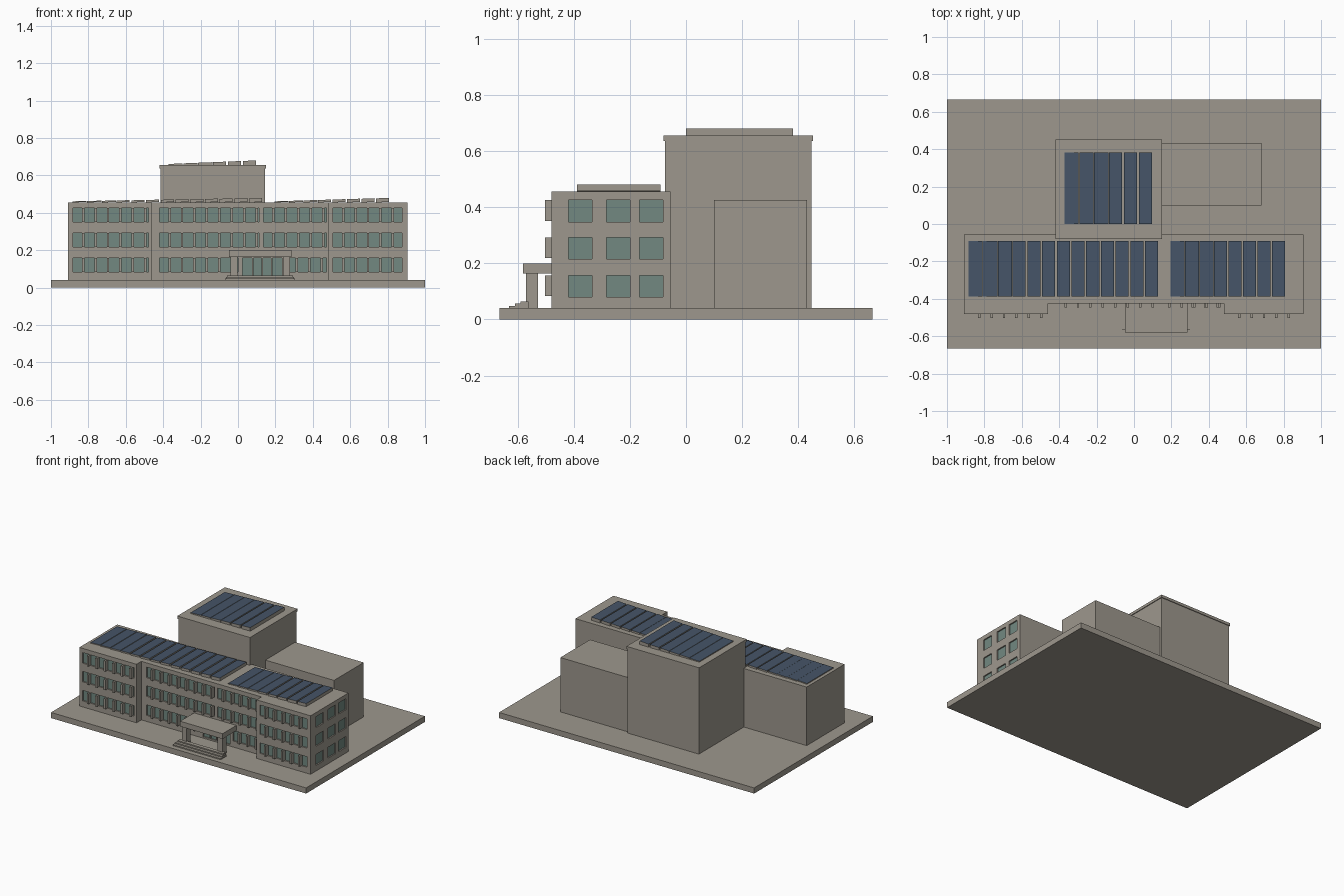
import bpy, bmesh
from mathutils import Vector

if "Cube" in bpy.data.objects:
    bpy.data.objects.remove(bpy.data.objects["Cube"])


def material(name, rgb):
    m = bpy.data.materials.new(name)
    m.diffuse_color = (*rgb, 1)
    m.use_nodes = True
    m.node_tree.nodes["Principled BSDF"].inputs["Base Color"].default_value = m.diffuse_color
    return m


STONE = material("warm_grey_stone", (0.34, 0.312, 0.267))
GLASS = material("green_glass", (0.168, 0.25, 0.22))
SOLAR = material("solar_blue", (0.060, 0.090, 0.138))


def finish(name, bm, *mats):
    bmesh.ops.recalc_face_normals(bm, faces=bm.faces)
    me = bpy.data.meshes.new(name)
    bm.to_mesh(me)
    bm.free()
    for m in mats:
        me.materials.append(m)
    ob = bpy.data.objects.new(name, me)
    bpy.context.collection.objects.link(ob)
    return ob


def add_box(bm, x0, x1, y0, y1, z0, z1):
    vs = bmesh.ops.create_cube(bm, size=1)["verts"]
    for v in vs:
        v.co = Vector((x1 if v.co.x > 0 else x0,
                       y1 if v.co.y > 0 else y0,
                       z1 if v.co.z > 0 else z0))
    return vs


def boxes(name, mat, *dims):
    bm = bmesh.new()
    for d in dims:
        add_box(bm, *d)
    return finish(name, bm, mat)


GROUND, ROOF = 0.04, 0.455
WING_Y, MID_Y, SIDE_X = -0.48, -0.425, 0.905
RECESS, FIN_OUT = 0.012, 0.022

# Ground slab, tower with roof cap, rear annex
boxes("ground_slab", STONE, (-1, 1, -0.665, 0.665, 0, GROUND))
boxes("tower", STONE, (-0.415, 0.145, -0.075, 0.448, GROUND, 0.636))
boxes("tower_roof_cap", STONE, (-0.42, 0.15, -0.08, 0.453, 0.636, 0.655))
boxes("rear_annex", STONE, (0.145, 0.683, 0.1, 0.432, GROUND, 0.425))

# Main block: footprint with two projecting wings, extruded upward
outline = [(-0.908, -0.055), (-0.908, WING_Y), (-0.46, WING_Y), (-0.46, MID_Y),
           (0.482, MID_Y), (0.482, WING_Y), (SIDE_X, WING_Y), (SIDE_X, -0.055)]
bm = bmesh.new()
base = bm.faces.new([bm.verts.new((x, y, GROUND)) for x, y in outline])
ext = bmesh.ops.extrude_face_region(bm, geom=[base])
for v in ext["geom"]:
    if isinstance(v, bmesh.types.BMVert):
        v.co.z = ROOF
main = finish("main_block", bm, STONE)

# Window bands: recess cutters, glass panes and projecting fins
rows = [(0.083, 0.157), (0.218, 0.292), (0.35, 0.425)]
cuts, panes, fins = [], [], []


def band(x0, x1, y, z0, z1, with_fins=True):
    cuts.append((x0, x1, y - 0.05, y + RECESS, z0, z1))
    panes.append((x0, x1, y + RECESS - 0.003, y + RECESS + 0.002, z0, z1))
    x = x0 + 0.0475
    while with_fins and x + 0.012 < x1 + 0.002:
        fins.append((x, x + 0.013, y - FIN_OUT, y + RECESS, z0, z1))
        x += 0.0665


for i, (z0, z1) in enumerate(rows):
    band(-0.882, -0.478, WING_Y, z0, z1)
    band(0.508, 0.877, WING_Y, z0, z1)
    middle = [(-0.42, 0.0), (0.26, 0.474)] if i == 0 else [(-0.42, 0.112), (0.135, 0.474)]
    for x0, x1 in middle:
        band(x0, x1, MID_Y, z0, z1)
    # Side windows on the right end wall
    for y0, y1 in [(-0.418, -0.335), (-0.283, -0.2), (-0.165, -0.082)]:
        cuts.append((SIDE_X - RECESS, SIDE_X + 0.05, y0, y1, z0 - 0.003, z1))
        panes.append((SIDE_X - RECESS - 0.002, SIDE_X - RECESS + 0.003, y0, y1, z0 - 0.003, z1))
# Entrance glazing
band(0.025, 0.235, MID_Y, 0.05, 0.157, False)
fins += [(x, x + 0.008, MID_Y, MID_Y + RECESS, 0.05, 0.157) for x in (0.075, 0.126, 0.177)]

cutter = boxes("window_cutter", STONE, *cuts)
cutter.hide_render = True
mod = main.modifiers.new("window_recesses", "BOOLEAN")
mod.operation, mod.solver, mod.object = "DIFFERENCE", "EXACT", cutter
bpy.context.view_layer.objects.active = main
bpy.ops.object.modifier_apply(modifier=mod.name)
bpy.data.objects.remove(cutter)

boxes("window_glass", GLASS, *panes)
boxes("window_fins", STONE, *fins)

# Entrance canopy, pillars and steps
boxes("entrance_canopy", STONE, (-0.048, 0.285, -0.58, MID_Y, 0.163, 0.2))
boxes("canopy_pillars", STONE, *[(x, x + 0.037, -0.57, -0.527, GROUND, 0.163) for x in (-0.04, 0.24)])
boxes("entrance_steps", STONE,
      *[(-0.07 + 0.005 * i, 0.305 - 0.005 * i, -0.63 + 0.02 * i, -0.562,
         GROUND + 0.008 * i, GROUND + 0.008 * (i + 1)) for i in range(3)])


# Solar arrays: a row of panels that steps up gently toward the right
def solar_array(name, x0, x1, y0, y1, z, count, tight):
    pitch = (x1 - x0) / count
    bm = bmesh.new()
    for i in range(count):
        gap = 0.003 if i < tight else 0.009
        left = x0 + i * pitch
        top = z + 0.006 + 0.016 * i / (count - 1)
        vs = add_box(bm, left, left + pitch - gap, y0, y1, z, top)
        for v in vs:
            if v.co.z > z and v.co.x > left + pitch / 2:
                v.co.z += 0.003
    bm.normal_update()
    for f in bm.faces:
        f.material_index = 1 if f.normal.z > 0.5 else 0
    finish(name, bm, STONE, SOLAR)


solar_array("solar_array_left", -0.885, 0.138, -0.388, -0.09, ROOF, 13, 3)
solar_array("solar_array_right", 0.195, 0.815, -0.388, -0.09, ROOF, 8, 3)
solar_array("solar_array_tower", -0.372, 0.105, 0.0, 0.382, 0.655, 6, 3)
